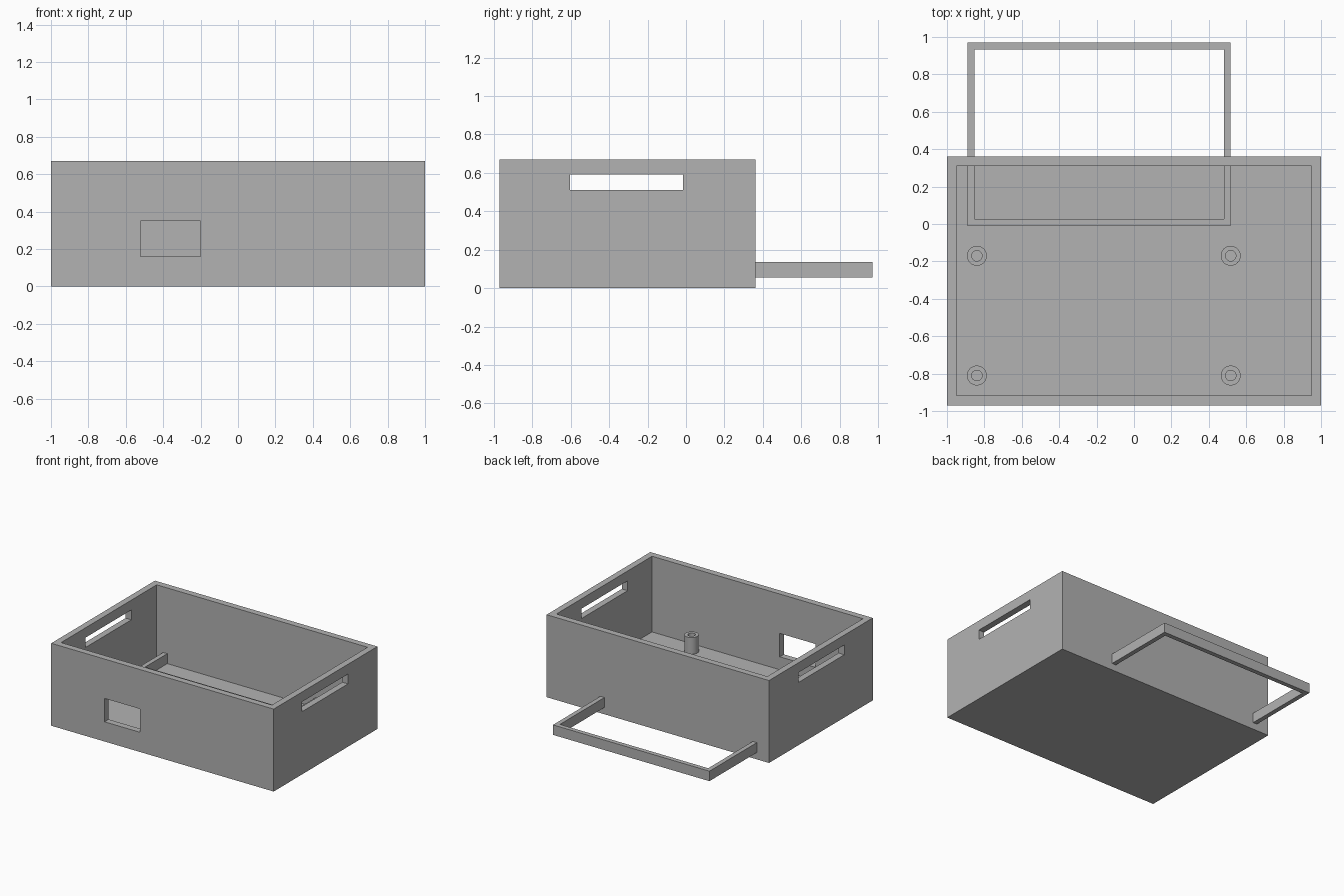
import bpy
import bmesh
import math
from mathutils import Vector

cube = bpy.data.objects.get("Cube")
if cube:
    bpy.data.objects.remove(cube, do_unlink=True)

grey = bpy.data.materials.new("mid grey")
grey.use_nodes = True
colour = (0.448, 0.448, 0.448, 1)
grey.diffuse_color = colour
grey.node_tree.nodes["Principled BSDF"].inputs["Base Color"].default_value = colour


def add_mesh(name, bm):
    bmesh.ops.recalc_face_normals(bm, faces=bm.faces)
    mesh = bpy.data.meshes.new(name)
    bm.to_mesh(mesh)
    bm.free()
    mesh.materials.append(grey)
    obj = bpy.data.objects.new(name, mesh)
    bpy.context.collection.objects.link(obj)
    return obj


def block(name, x, y, z):
    """Box spanning the given (low, high) ranges."""
    bm = bmesh.new()
    bmesh.ops.create_cube(bm, size=1)
    for v in bm.verts:
        v.co = Vector([r[0] if c < 0 else r[1] for c, r in zip(v.co, (x, y, z))])
    return add_mesh(name, bm)


def cut(obj, *ranges):
    """Remove a box from the object, then discard the cutter."""
    cutter = block("cutter", *ranges)
    cutter.hide_render = True
    mod = obj.modifiers.new("cut", 'BOOLEAN')
    mod.operation = 'DIFFERENCE'
    mod.solver = 'EXACT'
    mod.object = cutter
    bpy.context.view_layer.objects.active = obj
    bpy.ops.object.modifier_apply(modifier=mod.name)
    bpy.data.objects.remove(cutter, do_unlink=True)


def tube(name, x, y, z0, z1, outer, inner):
    """Hollow round post, revolved from its wall section."""
    bm = bmesh.new()
    section = [bm.verts.new((r, 0, z)) for r, z in
               ((inner, z0), (outer, z0), (outer, z1), (inner, z1))]
    edges = [bm.edges.new((section[i], section[i - 1])) for i in range(4)]
    bmesh.ops.spin(bm, geom=section + edges, cent=(0, 0, 0), axis=(0, 0, 1),
                   angle=math.tau, steps=48)
    bmesh.ops.remove_doubles(bm, verts=bm.verts, dist=0.0001)
    bmesh.ops.translate(bm, verts=bm.verts, vec=(x, y, 0))
    obj = add_mesh(name, bm)
    bpy.ops.object.select_all(action='DESELECT')
    obj.select_set(True)
    bpy.context.view_layer.objects.active = obj
    bpy.ops.object.shade_smooth_by_angle(angle=math.radians(30))


wall, floor = 0.052, 0.055
front, back, height = -0.97, 0.362, 0.67

# Open tray with a front window and a handle slot through both sides
tray = block("tray", (-1, 1), (front, back), (0, height))
cut(tray, (-1 + wall, 1 - wall), (front + wall, back - wall), (floor, 1))
cut(tray, (-0.52, -0.20), (front - 0.1, front + 0.1), (0.16, 0.35))
cut(tray, (-1.2, 1.2), (-0.605, -0.015), (0.51, 0.59))

# Rectangular frame lying on the floor and passing out through the back
left, right, near, far, bar = -0.89, 0.517, -0.01, 0.97, 0.037
frame = block("frame", (left, right), (near, far), (floor, 0.136))
cut(frame, (left + bar, right - bar), (near + bar, far - bar), (0, 0.3))

# Four hollow mounting posts
for side, x in (("right", -0.84), ("left", 0.517)):
    for end, y in (("front", -0.81), ("back", -0.17)):
        tube(f"post_{end}_{side}", x, y, floor - 0.005, 0.19, 0.053, 0.028)
